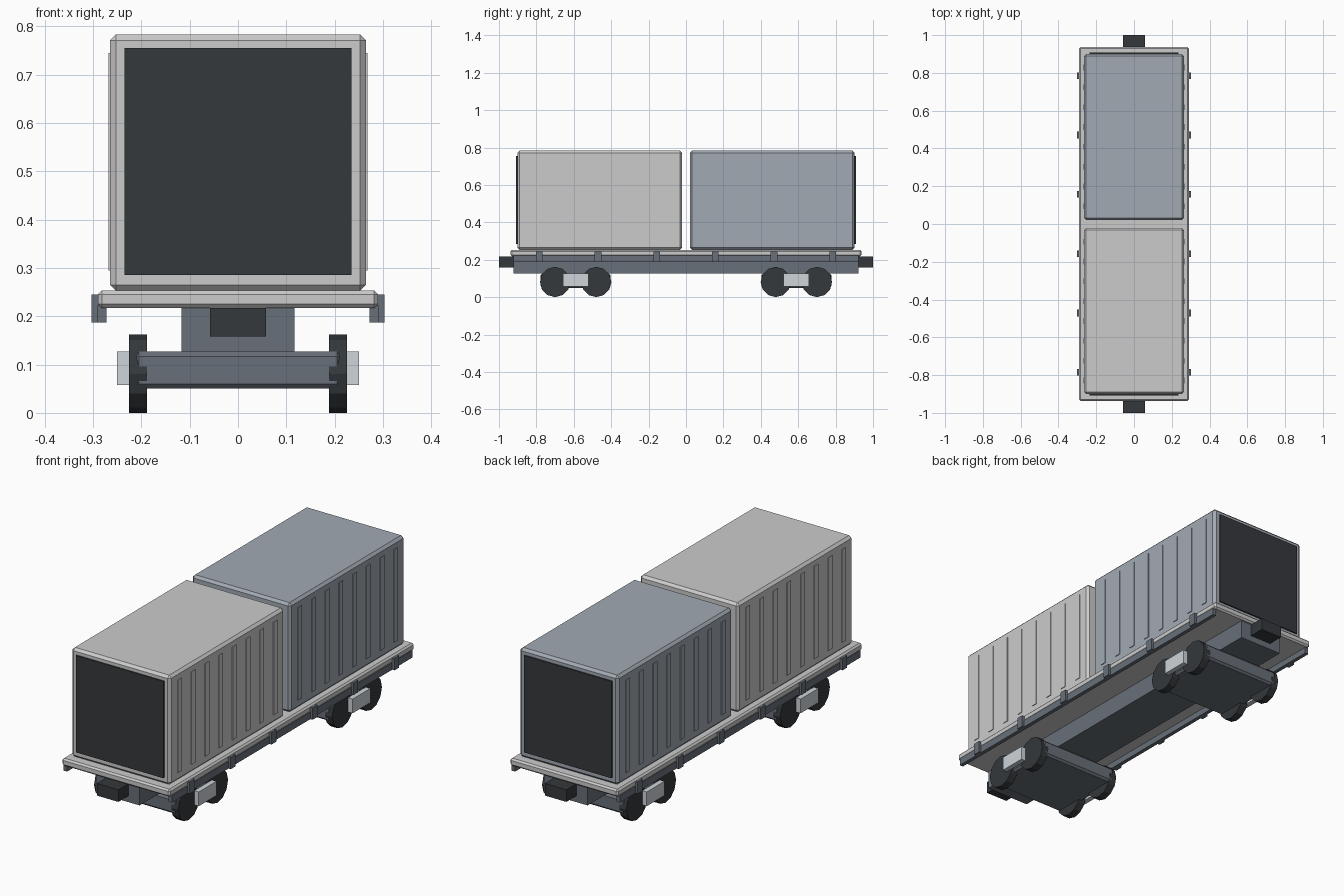
import bpy
from math import pi

if "Cube" in bpy.data.objects:
    bpy.data.objects.remove(bpy.data.objects["Cube"])


def material(name, rgb):
    m = bpy.data.materials.new(name)
    m.diffuse_color = (*rgb, 1)
    m.use_nodes = True
    m.node_tree.nodes["Principled BSDF"].inputs["Base Color"].default_value = m.diffuse_color
    return m


SLATE = material("slate", (0.36, 0.40, 0.45))
STEEL = material("steel", (0.14, 0.16, 0.19))
DARK = material("dark", (0.035, 0.04, 0.045))
PALE = material("pale", (0.62, 0.66, 0.70))


def box(name, x, y, z, mat=None, bevel=0):
    """Box from (min, max) ranges, optionally with chamfered edges."""
    bpy.ops.mesh.primitive_cube_add(size=1, location=[sum(r) / 2 for r in (x, y, z)])
    ob = bpy.context.object
    ob.name = name
    ob.scale = [r[1] - r[0] for r in (x, y, z)]
    bpy.ops.object.transform_apply(location=False, rotation=False, scale=True)
    if mat:
        ob.data.materials.append(mat)
    if bevel:
        mod = ob.modifiers.new("chamfer", 'BEVEL')
        mod.width = bevel
        mod.segments = 1
    return ob


def span(a, b, side):
    return tuple(sorted((a * side, b * side)))


# Deck and underframe
box("deck", (-0.29, 0.29), (-0.938, 0.938), (0.217, 0.253), None, 0.008)
box("centre_sill", (-0.117, 0.117), (-0.922, 0.922), (0.127, 0.219), STEEL)

# Side rails with stake pockets
for s in (-1, 1):
    box("side_rail", span(0.272, 0.291, s), (-0.922, 0.922), (0.187, 0.222), STEEL)
    for i in range(6):
        y = -0.785 + i * 0.314
        box("stake_pocket", span(0.28, 0.303, s), (y - 0.018, y + 0.018),
            (0.187, 0.245), STEEL)

# One container, coupler and bogie per end
for e in (-1, 1):
    body = SLATE if e > 0 else None
    box("container", (-0.265, 0.265), span(0.021, 0.901, e), (0.253, 0.783), body, 0.012)
    box("container_door", (-0.235, 0.235), span(0.88, 0.908, e), (0.285, 0.755), DARK)
    box("coupler", (-0.058, 0.058), span(0.90, 1.0, e), (0.158, 0.217), DARK)

    c = 0.59 * e
    box("bogie_frame", (-0.215, 0.215), (c - 0.187, c + 0.187), (0.05, 0.127), STEEL, 0.01)
    for s in (-1, 1):
        # Side wall ribs
        for i in range(8):
            y = e * 0.461 + (i - 3.5) * 0.105
            box("container_rib", span(0.255, 0.2685, s), (y - 0.015, y + 0.015),
                (0.295, 0.745), body)
        # Wheels and axle box
        for dy in (-0.11, 0.11):
            bpy.ops.mesh.primitive_cylinder_add(
                vertices=12, radius=0.081, depth=0.038,
                location=(0.207 * s, c + dy, 0.081), rotation=(0, pi / 2, 0))
            wheel = bpy.context.object
            wheel.name = "wheel"
            wheel.data.materials.append(DARK)
        box("axle_box", span(0.225, 0.25, s), (c - 0.068, c + 0.068), (0.058, 0.127), PALE)
